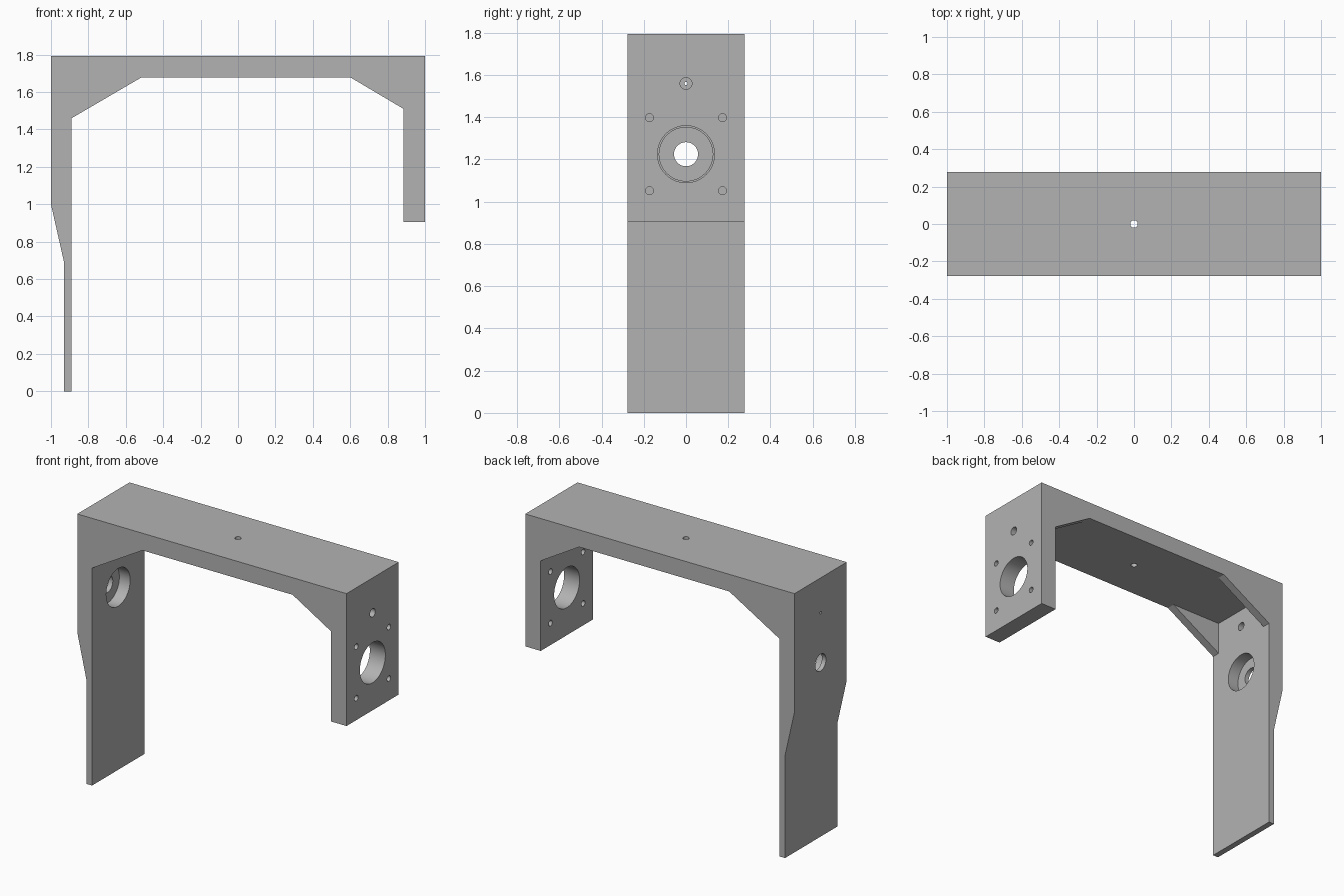
import bpy, bmesh, math
from mathutils import Matrix, Vector

cube = bpy.data.objects.get("Cube")
if cube:
    bpy.data.objects.remove(cube, do_unlink=True)

HALF_DEPTH = 0.277
GUSSET = 0.055
TOP, UNDER = 1.794, 1.679
LEFT_IN, RIGHT_IN = -0.89, 0.885
BORE_Z = 1.225
PIN_Z = 1.56

grey = bpy.data.materials.new("plain_grey")
grey.use_nodes = True
colour = (0.45, 0.45, 0.45, 1)
grey.diffuse_color = colour
grey.node_tree.nodes["Principled BSDF"].inputs["Base Color"].default_value = colour


def make_object(name, bm):
    bmesh.ops.recalc_face_normals(bm, faces=bm.faces)
    mesh = bpy.data.meshes.new(name)
    bm.to_mesh(mesh)
    bm.free()
    mesh.materials.append(grey)
    obj = bpy.data.objects.new(name, mesh)
    bpy.context.collection.objects.link(obj)
    return obj


def extrude_profile(name, points, half):
    """Extrude an x-z outline along y."""
    bm = bmesh.new()
    face = bm.faces.new([bm.verts.new((x, -half, z)) for x, z in points])
    result = bmesh.ops.extrude_face_region(bm, geom=[face])
    moved = [v for v in result["geom"] if isinstance(v, bmesh.types.BMVert)]
    bmesh.ops.translate(bm, verts=moved, vec=(0, 2 * half, 0))
    return make_object(name, bm)


def drill(name, start, end, radius, sides=48):
    """Cylindrical cutter running between two points."""
    a, b = Vector(start), Vector(end)
    turn = (b - a).to_track_quat("Z", "Y").to_matrix().to_4x4()
    bm = bmesh.new()
    bmesh.ops.create_cone(bm, cap_ends=True, segments=sides, radius1=radius,
                          radius2=radius, depth=(b - a).length,
                          matrix=Matrix.Translation((a + b) / 2) @ turn)
    return make_object(name, bm)


def drill_x(name, x0, x1, y, z, radius, sides=48):
    return drill(name, (x0, y, z), (x1, y, z), radius, sides)


# Frame outline: long tapered leg, top beam, short leg, sloped corners
frame = extrude_profile("bracket_frame", [
    (-0.93, 0), (LEFT_IN, 0), (LEFT_IN, 1.46), (-0.515, UNDER),
    (0.6, UNDER), (RIGHT_IN, 1.51), (RIGHT_IN, 0.905), (1, 0.905),
    (1, TOP), (-1, TOP), (-1, 1), (-0.93, 0.69)], HALF_DEPTH)

# Pocket between the corner gussets, leaving thin webs at front and back
cutters = [extrude_profile("gusset_pocket", [
    (LEFT_IN, 1.4), (RIGHT_IN, 1.4), (RIGHT_IN, UNDER), (LEFT_IN, UNDER)],
    HALF_DEPTH - GUSSET)]

# Short leg: main bore, pin hole and four screw holes
cutters.append(drill_x("main_bore", 0.8, 1.1, 0, BORE_Z, 0.135, 64))
cutters.append(drill_x("pin_hole", 0.8, 1.1, 0, PIN_Z, 0.028, 32))
for y in (-0.173, 0.173):
    for dz in (-0.173, 0.173):
        cutters.append(drill_x("screw_hole", 0.8, 1.1, y, BORE_Z + dz, 0.019, 32))

# Long leg: blind bores from the inside with smaller through holes
cutters.append(drill_x("bearing_seat", -0.97, -0.8, 0, BORE_Z, 0.127, 64))
cutters.append(drill_x("shaft_hole", -1.1, -0.8, 0, BORE_Z, 0.057))
cutters.append(drill_x("pin_seat", -0.97, -0.8, 0, PIN_Z, 0.028, 32))
cutters.append(drill_x("pin_vent", -1.1, -0.8, 0, PIN_Z, 0.008, 16))

# Beam: central vertical hole
cutters.append(drill("beam_hole", (0, 0, 1.6), (0, 0, 1.9), 0.02, 32))

bpy.ops.object.select_all(action="DESELECT")
frame.select_set(True)
bpy.context.view_layer.objects.active = frame
for cutter in cutters:
    cutter.hide_render = True
    mod = frame.modifiers.new(cutter.name, "BOOLEAN")
    mod.operation = "DIFFERENCE"
    mod.solver = "EXACT"
    mod.object = cutter
    bpy.ops.object.modifier_apply(modifier=mod.name)
    bpy.data.objects.remove(cutter, do_unlink=True)

bpy.ops.object.shade_smooth_by_angle(angle=math.radians(25))
